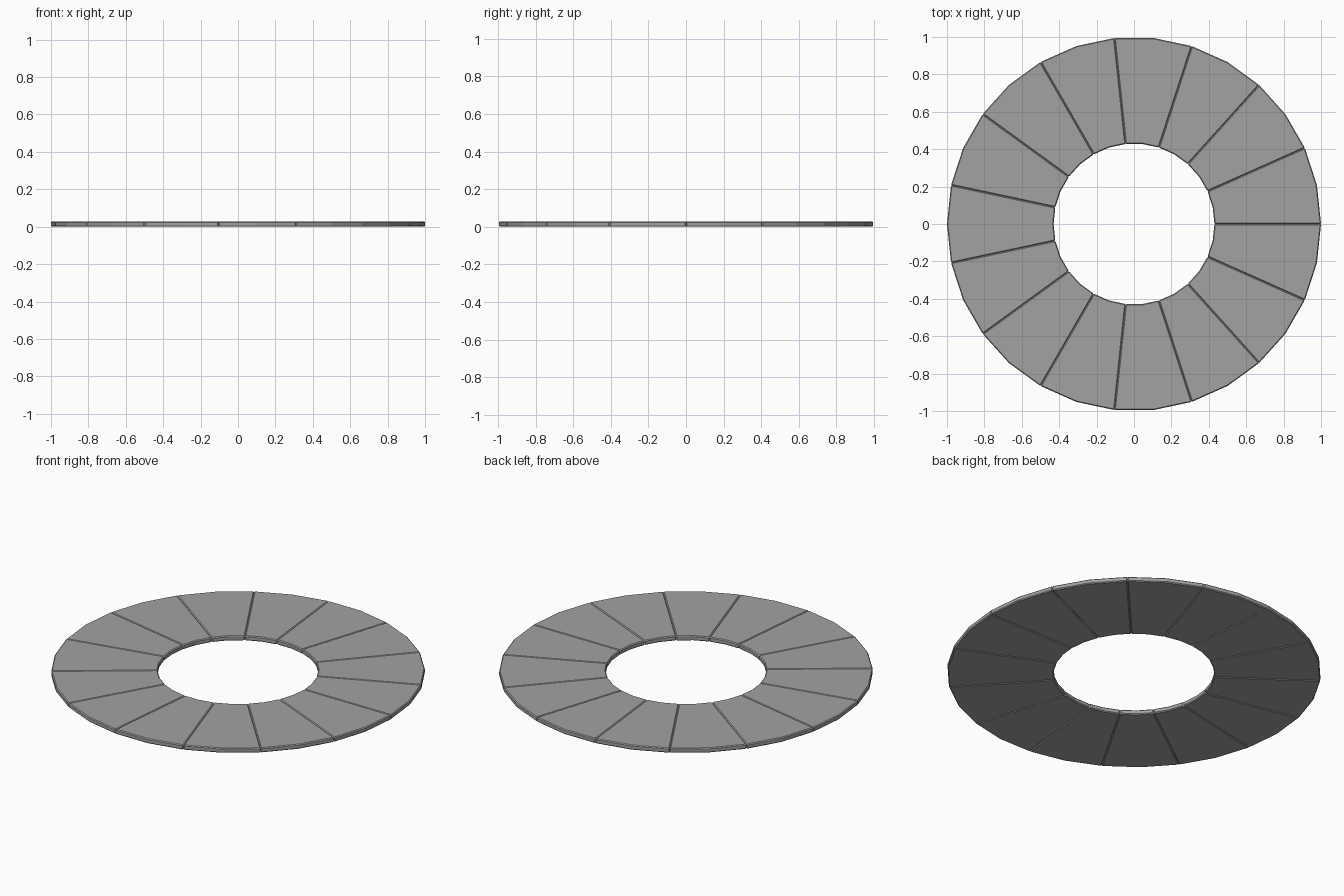
import bpy, bmesh
from math import cos, sin, tau

cube = bpy.data.objects.get("Cube")
if cube:
    bpy.data.objects.remove(cube, do_unlink=True)

STONES = 15
OUTER, INNER, HEIGHT = 1.0, 0.43, 0.028
EDGE = 0.005

# Plain grey stone
stone = bpy.data.materials.new("grey_stone")
stone.use_nodes = True
grey = (0.36, 0.36, 0.36, 1)
stone.diffuse_color = grey
stone.node_tree.nodes["Principled BSDF"].inputs["Base Color"].default_value = grey


def wedge_mesh():
    """One paving wedge: two straight facets on each arc, extruded upward."""
    step = tau / STONES / 2
    arc = [i * step for i in range(3)]
    outline = [(OUTER * cos(a), OUTER * sin(a), 0) for a in arc]
    outline += [(INNER * cos(a), INNER * sin(a), 0) for a in reversed(arc)]
    bm = bmesh.new()
    base = bm.faces.new([bm.verts.new(p) for p in outline])
    top = bmesh.ops.extrude_face_region(bm, geom=[base], use_keep_orig=True)
    for v in top["geom"]:
        if isinstance(v, bmesh.types.BMVert):
            v.co.z = HEIGHT
    bmesh.ops.recalc_face_normals(bm, faces=bm.faces)
    # Chamfer the outline, leaving the shallow arc corners sharp
    sharp = [e for e in bm.edges if e.calc_face_angle(0) > 0.5]
    bmesh.ops.bevel(bm, geom=sharp, offset=EDGE, segments=1,
                    affect='EDGES', clamp_overlap=True)
    mesh = bpy.data.meshes.new("paving_wedge")
    bm.to_mesh(mesh)
    bm.free()
    mesh.materials.append(stone)
    return mesh


# Ring of identical stones; their chamfers form the joints
mesh = wedge_mesh()
for i in range(STONES):
    ob = bpy.data.objects.new(f"paving_wedge_{i + 1}", mesh)
    ob.rotation_euler.z = tau * i / STONES
    bpy.context.collection.objects.link(ob)
